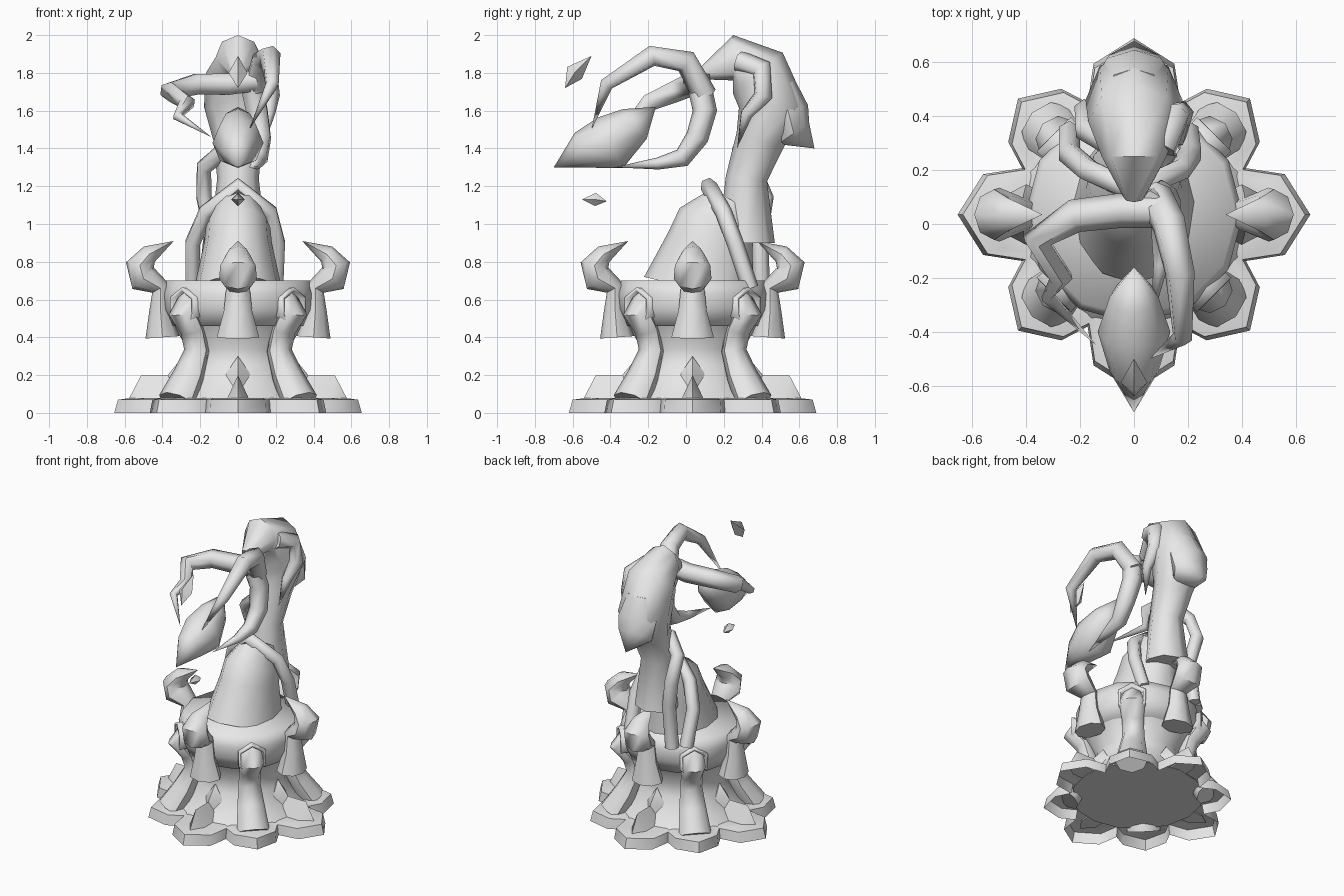
import bpy, bmesh
from math import sin, cos, pi, radians
from mathutils import Vector, Matrix

cube = bpy.data.objects.get("Cube")
if cube:
    bpy.data.objects.remove(cube, do_unlink=True)

grey = (.8, .8, .8, 1)
stone = bpy.data.materials.new("pale_grey")
stone.use_nodes = True
stone.diffuse_color = grey
stone.node_tree.nodes["Principled BSDF"].inputs["Base Color"].default_value = grey

# The pedestal axis sits slightly behind the middle of the model
AXIS = Matrix.Translation((0, .035, 0))


def turned(degrees):
    return AXIS @ Matrix.Rotation(radians(degrees), 4, 'Z')


def loft(name, rings, matrix=Matrix(), caps=(0, -1), sharp=50):
    """Skin equal-sized point rings; rings of no size become tips."""
    bm = bmesh.new()
    loops = [[bm.verts.new(point) for point in ring] for ring in rings]
    for low, high in zip(loops, loops[1:]):
        for i in range(len(low)):
            bm.faces.new((low[i - 1], low[i], high[i], high[i - 1]))
    for end in caps:
        bm.faces.new(loops[end])
    bmesh.ops.remove_doubles(bm, verts=bm.verts, dist=.0005)
    bmesh.ops.recalc_face_normals(bm, faces=bm.faces)
    bm.transform(matrix)
    mesh = bpy.data.meshes.new(name)
    bm.to_mesh(mesh)
    bm.free()
    mesh.materials.append(stone)
    obj = bpy.data.objects.new(name, mesh)
    bpy.context.collection.objects.link(obj)
    bpy.ops.object.select_all(action='DESELECT')
    obj.select_set(True)
    bpy.context.view_layer.objects.active = obj
    bpy.ops.object.shade_smooth_by_angle(angle=radians(sharp))
    return obj


def tube(name, path, radii, sides=8, width=1, **options):
    """Limb along a path; points with two coordinates lie on the plane x = 0."""
    spine = [Vector((0,) * (3 - len(point)) + tuple(point)) for point in path]
    rings, last, normal = [], None, None
    for i, (centre, radius) in enumerate(zip(spine, radii)):
        ahead = spine[min(i + 1, len(spine) - 1)]
        tangent = (ahead - spine[max(i - 1, 0)]).normalized()
        if last is None:
            normal = tangent.cross(Vector((1, 0, 0))).normalized()
        else:
            normal = last.rotation_difference(tangent) @ normal
        last, across = tangent, tangent.cross(normal) * width
        angles = [2 * pi * k / sides for k in range(sides)]
        rings.append([centre + radius * (normal * cos(a) + across * sin(a)) for a in angles])
    return loft(name, rings, **options)


def feeler(name, thick, path, pointed=True):
    """Slim six-sided limb, thinning towards its end when pointed."""
    last = len(path) - 1
    radii = [thick * (1 - pointed * (i / last) ** 3) for i in range(len(path))]
    return tube(name, path, radii, sides=6, sharp=65)


def lathe(name, heights, radii, sides, **options):
    return tube(name, [(0, z) for z in heights], radii, sides, matrix=AXIS, **options)


def scallop(scale, z):
    """Outline of eight pointed lobes, the diagonal ones a little shorter."""
    ring = []
    for lobe in range(8):
        reach = scale * (.93 if lobe % 2 else 1)
        for offset, radius in ((-15, .58 * reach), (0, .655 * reach),
                               (15, .58 * reach), (22.5, .45 * scale)):
            angle = radians(45 * lobe + offset)
            ring.append(Vector((radius * cos(angle), radius * sin(angle), z)))
    return ring


# Scalloped base shell, open below, with a waisted pedestal and belted drum
loft("base_plate", [scallop(1, 0), scallop(.97, .07), scallop(.85, .08)],
     matrix=AXIS, caps=[-1])
lathe("pedestal", (.06, .13, .25, .34, .48), (.43, .36, .29, .27, .35), sides=16)
lathe("drum", (.46, .55, .63, .7), (.36, .4, .405, .38), sides=12, sharp=120)

for side in range(4):
    main, diagonal = turned(90 * side), turned(90 * side + 45)
    # Hooked horn on each main side, with a ridged root below it
    tube("horn", [(.4, .4), (.41, .54), (.41, .66), (.5, .71), (.52, .78), (.47, .84), (.34, .91)],
         (.09, .06, .05, .08, .075, .05, 0), width=1.25, matrix=main)
    tube("outer_root", [(.58, .07), (.5, .11), (.3, .11)], (0, .09, .09), sides=3,
         width=.8, matrix=main)
    tube("inner_root", [(.3, .06), (.3, .2), (.29, .3)], (.08, .07, 0), sides=4,
         matrix=main)
    # Bent leg on each diagonal, growing out of a collar in the drum
    tube("leg", [(.46, .06), (.37, .2), (.31, .33), (.34, .44), (.41, .53), (.37, .59), (.28, .57)],
         (.09, .075, .06, .06, .07, .06, .05), width=1.2, matrix=diagonal)
    collar = tube("leg_collar", [(.3, .56), (.42, .56)], (.09, .105), sides=6,
                  matrix=diagonal, caps=())
    collar.modifiers.new("wall", 'SOLIDIFY').thickness = .02

# Leaning lower body, then a neck that arches forward into a tapered head
tube("lower_body", [(.07, .65), (.13, .9), (.16, .98), (.25, 1.12)],
     (.3, .23, .22, .13), sides=12, width=.78)
tube("neck_and_head", [(.32, .9), (.32, 1.24), (.39, 1.44), (.46, 1.62),
                       (.38, 1.8), (.25, 1.88), (.1, 1.8)],
     (.15, .11, .13, .18, .17, .12, .04))
tube("head_crest", [(.5, 1.74), (.54, 1.6), (.57, 1.48), (.68, 1.4)],
     (.08, .11, .1, 0), width=1.3)

# Feelers on one side of the head, over the body and down the back
feeler("head_feeler", .06, [(.1, .28, 1.86), (.15, .4, 1.82), (.17, .41, 1.68),
                            (.16, .32, 1.58), (.13, .27, 1.4)])
feeler("draped_feeler", .045, [(-.24, .34, .66), (-.24, .26, .9), (-.17, .2, 1.06),
                               (0, .12, 1.2), (.17, .2, 1.06), (.21, .26, .9),
                               (.2, .34, .66)], pointed=False)
feeler("back_feeler", .045, [(-.06, .28, 1.4), (-.18, .35, 1.3), (-.18, .42, 1.14),
                             (-.14, .39, .95), (-.17, .4, .66)], pointed=False)

# Three grasping arms spreading from the head
feeler("left_arm", .065, [(.1, .05, 1.76), (-.05, .05, 1.74), (-.22, .03, 1.74),
                          (-.36, -.06, 1.7), (-.27, -.2, 1.64), (-.32, -.27, 1.57),
                          (-.14, -.45, 1.46)])
feeler("right_arm", .065, [(.08, .1, 1.68), (.13, 0, 1.86), (.17, -.18, 1.89),
                           (.18, -.42, 1.74), (.06, -.5, 1.5)])
feeler("lower_arm", .065, [(.06, .06, 1.78), (.1, .1, 1.6), (.12, .06, 1.46),
                           (.11, -.02, 1.35), (.1, -.15, 1.32), (.06, -.38, 1.3)])

# Pointed pod held between the arms, and two floating shards
tube("pod", [(-.16, 1.62), (-.27, 1.53), (-.4, 1.43), (-.55, 1.39), (-.7, 1.3)],
     (0, .1, .15, .1, 0), width=.9)
tube("upper_shard", [(-.5, 1.89), (-.59, 1.8), (-.64, 1.72)], (0, .05, 0), sides=4)
tube("lower_shard", [(-.55, 1.13), (-.48, 1.13), (-.42, 1.12)], (0, .035, 0), sides=4)
